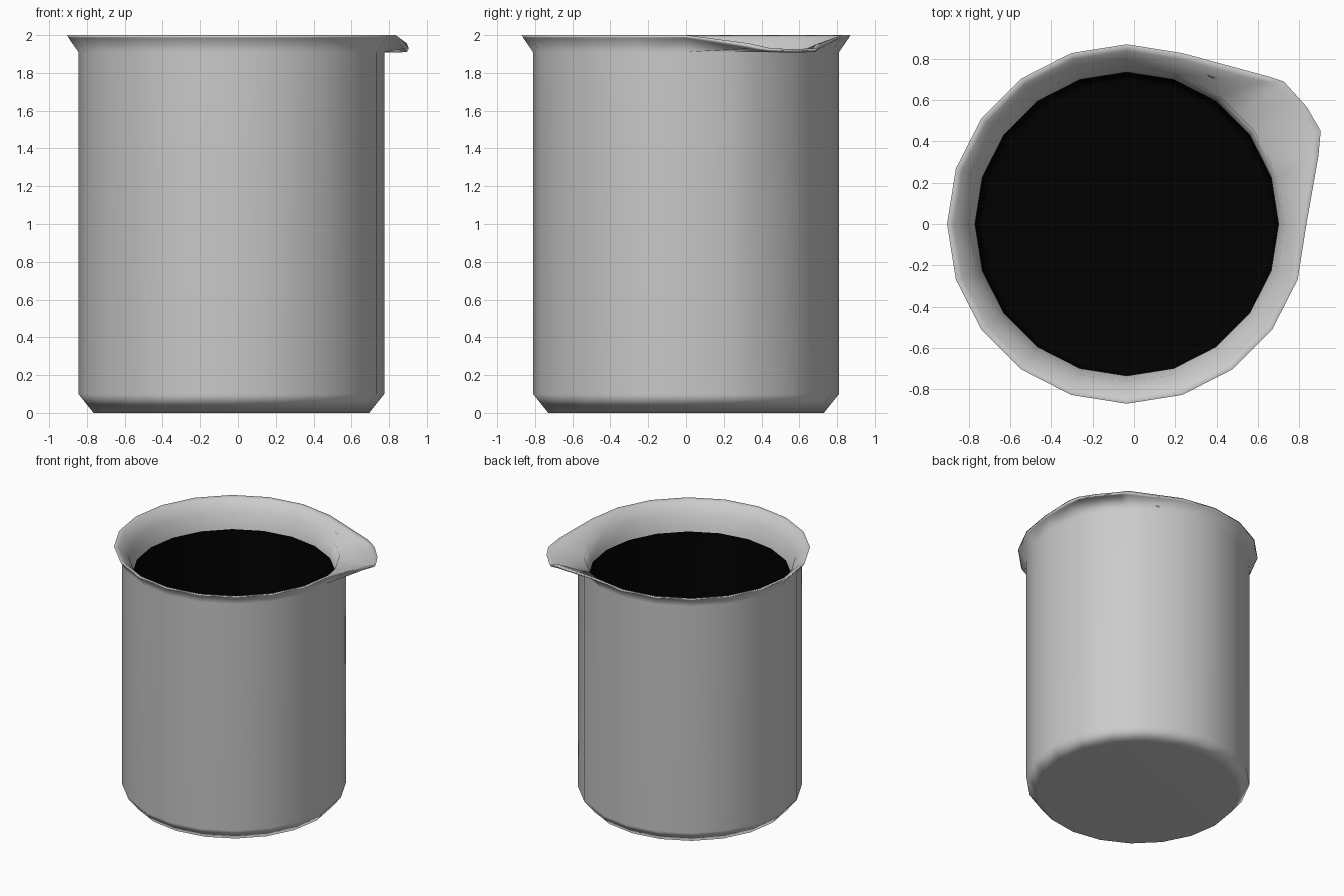
import bpy, bmesh
from math import cos, sin, radians

if "Cube" in bpy.data.objects:
    bpy.data.objects.remove(bpy.data.objects["Cube"])

CX = -0.035
# 20 sides, with two half-steps under the spout for its extra rim points
ANGLES = sorted([18 * i for i in range(20)] + [27, 45])
N = len(ANGLES)


def lathe(name, profile, spout=None, caps=(True, True)):
    """Spin a (radius, z) profile; spout maps (ring, angle) to a moved point."""
    bm = bmesh.new()
    rings = []
    for k, (r, z) in enumerate(profile):
        ring = []
        for deg in ANGLES:
            a = radians(deg)
            q = r * (cos(radians(9)) if deg % 18 else 1)  # keep half-steps on the flat side
            p = (CX + q * cos(a), q * sin(a), z)
            ring.append(bm.verts.new((spout or {}).get((k, deg), p)))
        rings.append(ring)
    for lo, hi in zip(rings, rings[1:]):
        for i in range(N):
            j = (i + 1) % N
            bm.faces.new((lo[i], lo[j], hi[j], hi[i]))
    if caps[0]:
        bm.faces.new(rings[0][::-1])
    if caps[1]:
        bm.faces.new(rings[-1])
    for f in bm.faces:
        f.smooth = True
    me = bpy.data.meshes.new(name)
    bm.to_mesh(me)
    bm.free()
    ob = bpy.data.objects.new(name, me)
    bpy.context.collection.objects.link(ob)
    ob.modifiers.new("even_shading", 'WEIGHTED_NORMAL')
    return ob


# Beaker wall: outside from base to rim, then down over the inner lip
profile = [(0.73, 0), (0.81, 0.10), (0.81, 1.91),
           (0.862, 1.985), (0.87, 2.0), (0.838, 1.99), (0.765, 1.92), (0.735, 1.79)]

# Pouring spout: rim points pulled outward and down (angle, x, y, low z, top z)
spout = {}
for deg, x, y, low, top in [(18, 0.893, 0.33, 1.928, 1.957), (27, 0.904, 0.45, 1.910, 1.930),
                            (36, 0.838, 0.565, 1.908, 1.926), (45, 0.725, 0.69, 1.910, 1.930),
                            (54, 0.655, 0.713, 1.928, 1.957)]:
    for ring, scale, z in [(3, 0.99, low), (4, 1.0, top), (5, 0.965, top - 0.006)]:
        spout[ring, deg] = (CX + (x - CX) * scale, y * scale, z)
lathe("beaker", profile, spout, caps=(True, False))

# Dark hollow inside: wall and floor
hollow = lathe("dark_inside", [(0.735, 1.79), (0.735, 0.10), (0.69, 0.05)], caps=(False, True))
mat = bpy.data.materials.new("dark_inside")
mat.diffuse_color = (0.0, 0.0, 0.0, 1)
mat.use_nodes = True
mat.node_tree.nodes["Principled BSDF"].inputs["Base Color"].default_value = mat.diffuse_color
hollow.data.materials.append(mat)
